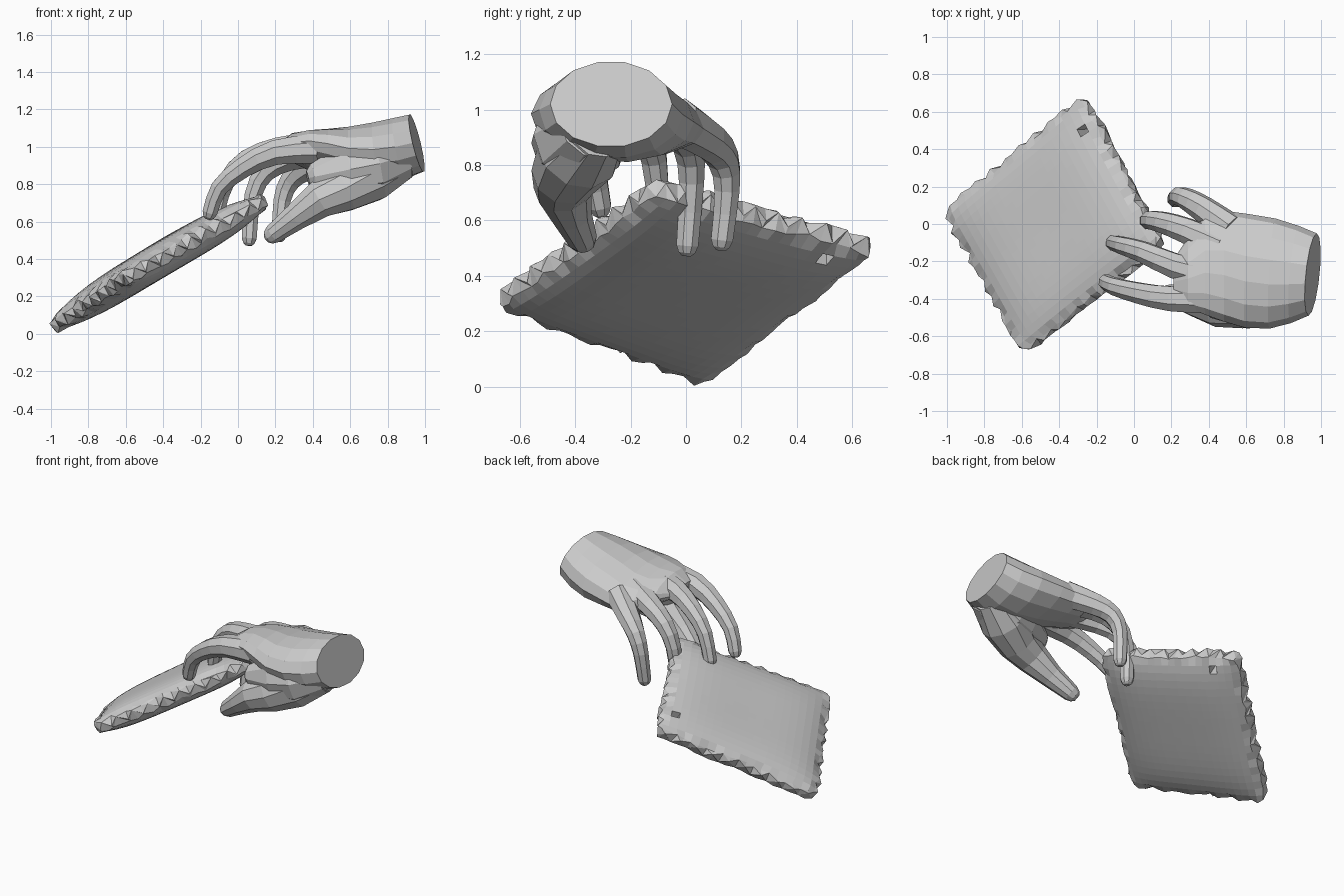
import bpy, bmesh, random
from math import cos, sin, pi, radians
from mathutils import Vector

if "Cube" in bpy.data.objects:
    bpy.data.objects.remove(bpy.data.objects["Cube"])

random.seed(4)


def make_object(name, bm):
    bmesh.ops.recalc_face_normals(bm, faces=bm.faces)
    mesh = bpy.data.meshes.new(name)
    bm.to_mesh(mesh)
    bm.free()
    ob = bpy.data.objects.new(name, mesh)
    bpy.context.collection.objects.link(ob)
    return ob


def loft(name, rings):
    """Skin a list of point rings and cap both ends."""
    bm = bmesh.new()
    vs = [[bm.verts.new(p) for p in r] for r in rings]
    n = len(vs[0])
    for a, b in zip(vs, vs[1:]):
        for i in range(n):
            bm.faces.new((a[i], a[(i + 1) % n], b[(i + 1) % n], b[i]))
    bm.faces.new(vs[0])
    bm.faces.new(vs[-1])
    return make_object(name, bm)


def tube(name, pts, radii, sides):
    """Bent tube with a rounded tip."""
    pts = [Vector(p) for p in pts]
    end = (pts[-1] - pts[-2]).normalized()
    r = radii[-1]
    pts += [pts[-1] + end * r * 0.6, pts[-1] + end * r * 0.9]
    radii = list(radii) + [r * 0.75, r * 0.4]
    rings = []
    for i, p in enumerate(pts):
        d = (pts[min(i + 1, len(pts) - 1)] - pts[max(i - 1, 0)]).normalized()
        u = d.cross(Vector((0, 1, 0))).normalized()
        v = d.cross(u)
        rings.append([p + (u * cos(2 * pi * (k + .5) / sides) + v * sin(2 * pi * (k + .5) / sides)) * radii[i]
                      for k in range(sides)])
    return loft(name, rings)


def finger(name, path):
    """Tapered finger smoothed through a few joints."""
    p = [Vector(q) for q in path]
    p = [2 * p[0] - p[1]] + p + [2 * p[-1] - p[-2]]
    pts = []
    for a, b, c, d in zip(p, p[1:], p[2:], p[3:]):
        pts += [b, (9 * (b + c) - a - d) / 16]
    pts.append(p[-2])
    n = len(pts) - 1
    return tube(name, pts, [0.043 + 0.043 * (1 - i / n) ** 1.4 for i in range(n + 1)], 8)


# Palm and wrist: x, centre y, centre z, half width, half height, roll
sections = [
    (0.955, -0.27, 1.02, 0.22, 0.155, 0),
    (0.86, -0.27, 0.99, 0.26, 0.165, -2),
    (0.74, -0.265, 0.97, 0.295, 0.16, -3),
    (0.60, -0.25, 0.965, 0.305, 0.14, -5),
    (0.48, -0.225, 0.97, 0.30, 0.12, -9),
    (0.38, -0.22, 0.98, 0.27, 0.10, -11),
    (0.29, -0.26, 0.995, 0.19, 0.075, -8),
    (0.21, -0.29, 0.985, 0.10, 0.03, -6),
]
rings = []
for i, (x, cy, cz, ry, rz, roll) in enumerate(sections):
    a, lean = radians(roll), max(0, 1 - i / 4)
    ring = []
    for k in range(14):
        t = 2 * pi * k / 14
        p, q = ry * cos(t), rz * sin(t)
        dy, dz = p * cos(a) - q * sin(a), p * sin(a) + q * cos(a)
        ring.append((x + lean * (0.1 * dy - 0.24 * dz), cy + dy, cz + dz))
    rings.append(ring)
hand = loft("hand", rings)

# Fingers
digits = [
    finger("index_finger", [(0.42, -0.40, 0.99), (0.2, -0.40, 0.97), (0.03, -0.37, 0.89),
                            (-0.1, -0.335, 0.78), (-0.15, -0.31, 0.65)]),
    finger("middle_finger", [(0.42, -0.28, 1.0), (0.22, -0.225, 0.985), (0.05, -0.15, 0.93),
                             (-0.06, -0.115, 0.82), (-0.11, -0.10, 0.66)]),
    finger("ring_finger", [(0.46, -0.12, 0.98), (0.28, -0.035, 0.94), (0.15, 0.01, 0.87),
                           (0.08, 0.02, 0.74), (0.06, 0.005, 0.51)]),
    finger("little_finger", [(0.52, -0.03, 0.96), (0.37, 0.08, 0.89), (0.28, 0.135, 0.82),
                             (0.235, 0.148, 0.71), (0.22, 0.13, 0.53)]),
]
# Thumb and its fleshy base
digits.append(tube("thumb_base", [(0.88, -0.33, 0.95), (0.72, -0.38, 0.9), (0.58, -0.405, 0.875),
                                  (0.46, -0.42, 0.85)], [0.13, 0.175, 0.155, 0.10], 10))
digits.append(tube("thumb", [(0.88, -0.32, 0.93), (0.71, -0.385, 0.855), (0.56, -0.435, 0.77),
                             (0.44, -0.445, 0.72), (0.31, -0.415, 0.625), (0.19, -0.375, 0.535)],
                   [0.11, 0.155, 0.125, 0.105, 0.075, 0.055], 10))

# Fuse the digits into the palm
for d in digits:
    m = hand.modifiers.new(d.name, "BOOLEAN")
    m.operation, m.solver, m.object = "UNION", "EXACT", d
bpy.context.view_layer.update()
fused = bpy.data.meshes.new_from_object(hand.evaluated_get(bpy.context.evaluated_depsgraph_get()))
hand.modifiers.clear()
hand.data = fused
for d in digits:
    bpy.data.objects.remove(d)

# Cushion: tilted quilted square with a crimped rim
left, front = Vector((-1.035, 0.07, 0.012)), Vector((-0.585, -0.72, 0.31))
right, back = Vector((0.19, -0.115, 0.735)), Vector((-0.255, 0.715, 0.515))
normal = (right - left).cross(back - front).normalized()
mid = (left + right + front + back) / 4
N = 20


def sheet_point(s, t, h):
    p = (left * (1 - s) * (1 - t) + back * (1 + s) * (1 - t)
         + front * (1 - s) * (1 + t) + right * (1 + s) * (1 + t)) / 4
    edge = max(abs(s), abs(t)) ** 4 * (1 - min(abs(s), abs(t)) ** 2)
    p = mid + (p - mid) * (1 - 0.07 * (s * t) ** 8 - 0.035 * edge)
    return p + normal * h


bm = bmesh.new()
sheets = []
for side in (1, -1):
    grid = {}
    for i in range(N + 1):
        for j in range(N + 1):
            s, t = 2 * i / N - 1, 2 * j / N - 1
            h = 0.035 + 0.057 * ((1 - s ** 4) * (1 - t ** 4)) ** 0.8
            inset = 0.97
            if i in (0, N) or j in (0, N):
                inset += random.uniform(-0.03, 0.02)
                h += random.uniform(-0.012, 0.012)
            grid[i, j] = bm.verts.new(sheet_point(s * inset, t * inset, side * h))
    sheets.append(grid)
top, bottom = sheets

# Small eyelet near the back corner
hole = (N - 2, 3)
for grid in sheets:
    for i in range(N):
        for j in range(N):
            if (i, j) != hole:
                bm.faces.new((grid[i, j], grid[i + 1, j], grid[i + 1, j + 1], grid[i, j + 1]))
hi, hj = hole
loop = [(hi, hj), (hi + 1, hj), (hi + 1, hj + 1), (hi, hj + 1)]
for a, b in zip(loop, loop[1:] + loop[:1]):
    bm.faces.new((top[a], top[b], bottom[b], bottom[a]))

# Zigzag rim of triangular folds
border = ([(i, 0) for i in range(N)] + [(N, j) for j in range(N)]
          + [(i, N) for i in range(N, 0, -1)] + [(0, j) for j in range(N, 0, -1)])
rim = []
for k, (i, j) in enumerate(border):
    s, t = 2 * i / N - 1, 2 * j / N - 1
    out = (1.02 if k % 2 else 0.99) + random.uniform(-0.015, 0.015)
    rim.append(bm.verts.new(sheet_point(s * out, t * out, 0.022 if k % 2 else -0.022)))
for k in range(len(border)):
    n = (k + 1) % len(border)
    a, b = border[k], border[n]
    for grid in sheets:
        if k % 2:
            bm.faces.new((grid[a], grid[b], rim[k]))
            bm.faces.new((grid[b], rim[n], rim[k]))
        else:
            bm.faces.new((grid[a], grid[b], rim[n]))
            bm.faces.new((grid[a], rim[n], rim[k]))
make_object("cushion", bm)
